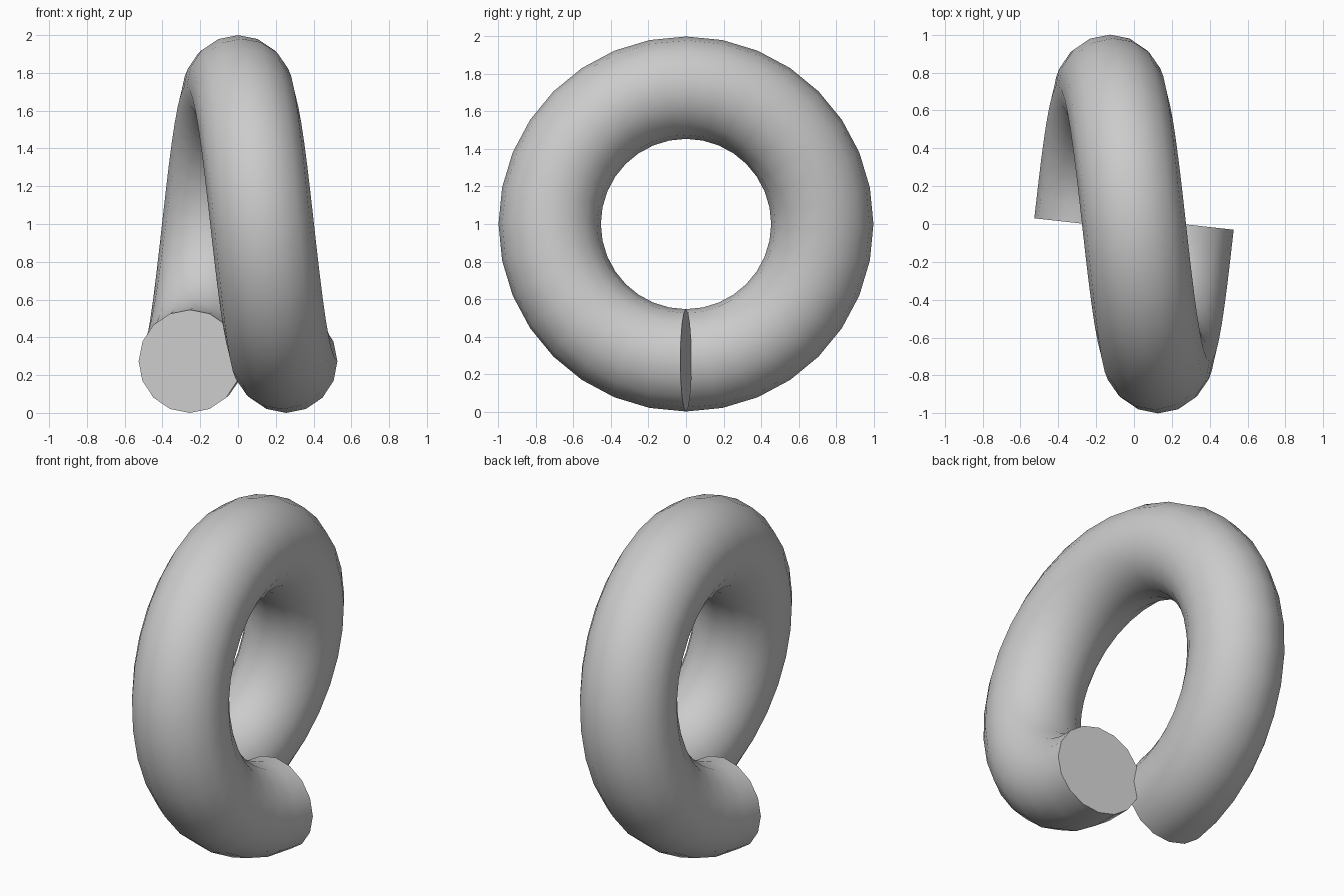
import bpy, bmesh, math
from mathutils import Matrix, Vector

cube = bpy.data.objects.get("Cube")
if cube:
    bpy.data.objects.remove(cube, do_unlink=True)

COIL_RADIUS = 0.727
TUBE_RADIUS = 0.273
PITCH = 0.51
STEPS = 32
SIDES = 16

# Plain grey material
grey = bpy.data.materials.new("plain grey")
grey.use_nodes = True
colour = (0.6, 0.6, 0.6, 1)
grey.diffuse_color = colour
grey.node_tree.nodes["Principled BSDF"].inputs["Base Color"].default_value = colour

# Round section at the bottom of the coil, square to the path
bm = bmesh.new()
slope = math.atan2(PITCH, math.tau * COIL_RADIUS)
place = (Matrix.Translation((-PITCH / 2, 0, 1 - COIL_RADIUS))
         @ Matrix.Rotation(-slope, 4, 'Z')
         @ Matrix.Rotation(math.pi / 2, 4, 'X'))
bmesh.ops.create_circle(bm, segments=SIDES, radius=TUBE_RADIUS, matrix=place)

# Sweep one turn around the x axis, moving sideways by the pitch
bmesh.ops.spin(bm, geom=bm.verts[:] + bm.edges[:], cent=Vector((0, 0, 1)),
               axis=Vector((1, 0, 0)), dvec=Vector((PITCH / STEPS, 0, 0)),
               angle=math.tau, steps=STEPS)

# Flat end caps
bmesh.ops.holes_fill(bm, edges=[e for e in bm.edges if e.is_boundary], sides=0)
bmesh.ops.recalc_face_normals(bm, faces=bm.faces[:])

mesh = bpy.data.meshes.new("coil_turn")
bm.to_mesh(mesh)
bm.free()
mesh.materials.append(grey)
coil = bpy.data.objects.new("coil_turn", mesh)
bpy.context.collection.objects.link(coil)

# Smooth tube with sharp cap rims
bpy.ops.object.select_all(action='DESELECT')
coil.select_set(True)
bpy.context.view_layer.objects.active = coil
bpy.ops.object.shade_smooth_by_angle(angle=math.radians(40))
